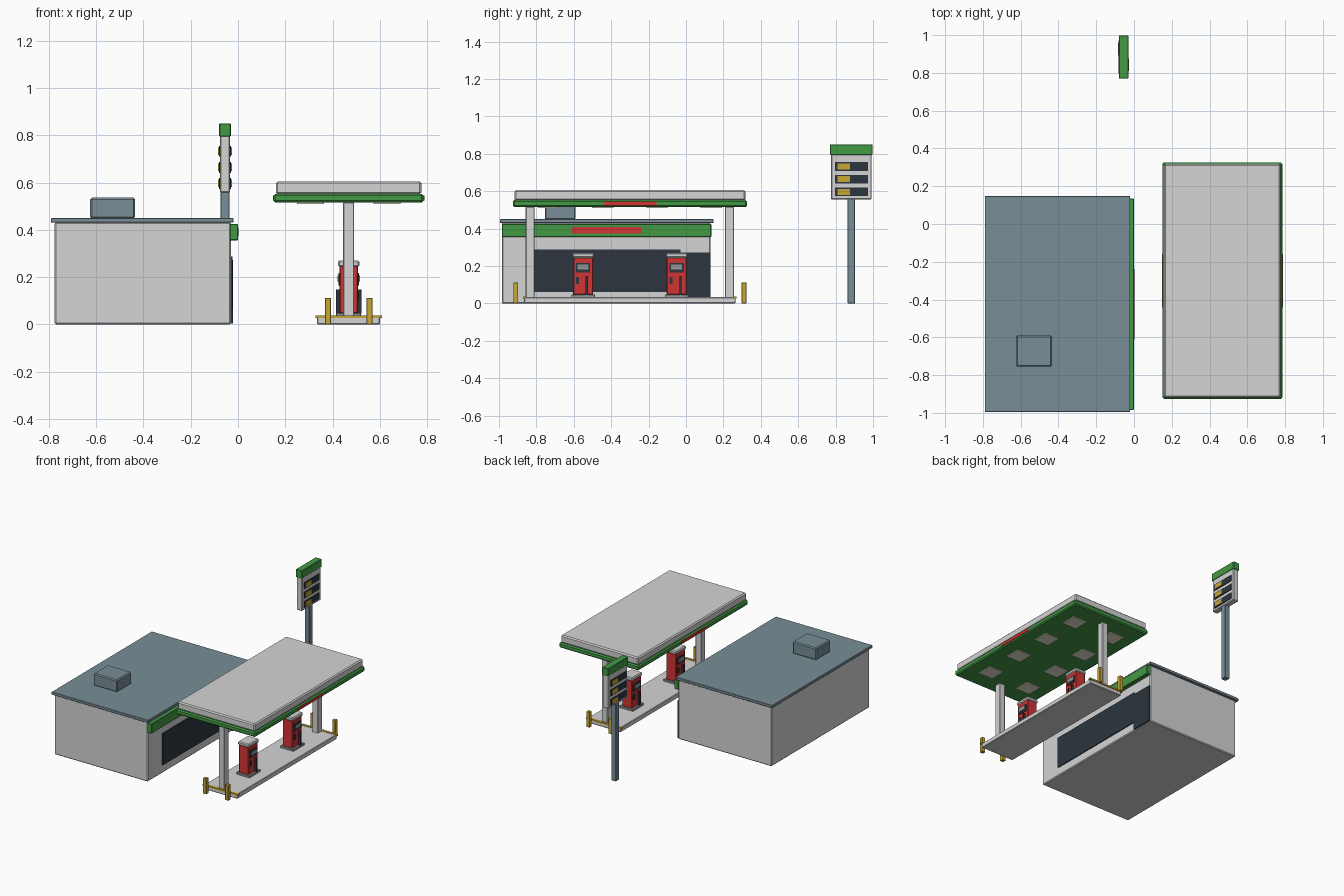
import bpy
import bmesh
from mathutils import Matrix, Vector

cube = bpy.data.objects.get("Cube")
if cube:
    bpy.data.objects.remove(cube, do_unlink=True)


def material(name, r, g, b):
    m = bpy.data.materials.new(name)
    m.use_nodes = True
    m.diffuse_color = (r, g, b, 1)
    m.node_tree.nodes["Principled BSDF"].inputs["Base Color"].default_value = (r, g, b, 1)
    return m


WHITE = material("off_white", 0.66, 0.66, 0.67)
SLATE = material("slate_blue", 0.19, 0.27, 0.31)
GREEN = material("green", 0.055, 0.32, 0.06)
RED = material("red", 0.65, 0.035, 0.035)
YELLOW = material("yellow", 0.58, 0.39, 0.035)
DARK = material("dark_glass", 0.025, 0.036, 0.048)
GREY = material("mid_grey", 0.3, 0.31, 0.32)
LAMP = material("lamp_cream", 0.8, 0.78, 0.65)


def box(name, mat, x, y, z, bevel=0):
    """Box spanning the given (low, high) ranges, with an optional chamfer."""
    lo, hi = (Vector(c) for c in zip(x, y, z))
    bm = bmesh.new()
    bmesh.ops.create_cube(bm, size=1)
    bmesh.ops.scale(bm, vec=hi - lo, verts=bm.verts)
    mesh = bpy.data.meshes.new(name)
    bm.to_mesh(mesh)
    bm.free()
    mesh.materials.append(mat)
    ob = bpy.data.objects.new(name, mesh)
    ob.location = (lo + hi) / 2
    bpy.context.collection.objects.link(ob)
    if bevel:
        mod = ob.modifiers.new("chamfer", "BEVEL")
        mod.width = bevel
        mod.segments = 1
    return ob


def around(c, half):
    return (c - half, c + half)


def both_sides(name, mat, cx, cy, x, y, z, bevel=0):
    """Detail on the +x face and its half-turn copy on the -x face (local x, y)."""
    for s, side in ((1, "left"), (-1, "right")):
        xs = sorted(cx + s * v for v in x)
        ys = sorted(cy + s * v for v in y)
        box(f"{name}_{side}", mat, xs, ys, z, bevel)


# Shop
box("shop_walls", WHITE, (-0.775, -0.03), (-0.985, 0.132), (0, 0.432), 0.006)
box("shop_roof", SLATE, (-0.79, -0.02), (-0.995, 0.147), (0.43, 0.45), 0.002)
box("roof_unit", SLATE, (-0.625, -0.435), (-0.755, -0.59), (0.448, 0.536), 0.007)
box("shop_fascia", GREEN, (-0.035, 0), (-0.985, 0.135), (0.355, 0.425), 0.003)
box("fascia_stripe", RED, (-0.002, 0.003), (-0.612, -0.238), (0.374, 0.408))
box("shop_window", DARK, (-0.031, -0.023), (-0.82, -0.03), (0.06, 0.288))
box("shop_door", DARK, (-0.031, -0.022), (-0.03, 0.13), (0.004, 0.273))

# Canopy
CX, CY = 0.468, -0.3
box("canopy_band", GREEN, around(CX, 0.317), around(CY, 0.626), (0.515, 0.552), 0.008)
box("canopy_roof", WHITE, around(CX, 0.308), around(CY, 0.618), (0.55, 0.605), 0.008)
both_sides("canopy_stripe", RED, CX, CY, (0.315, 0.32), (-0.142, 0.142), (0.523, 0.544))
for i in (-1, 1):
    for j in (-1.5, -0.5, 0.5, 1.5):
        box("canopy_lamp", LAMP, around(CX + i * 0.162, 0.057),
            around(CY + j * 0.29, 0.057), (0.509, 0.517))
for s, end in ((-1, "front"), (1, "back")):
    box(f"{end}_column", WHITE, around(CX, 0.023), around(CY + s * 0.533, 0.024),
        (0.02, 0.517), 0.003)

# Pump island with yellow end strips and bollards
box("island", WHITE, around(CX, 0.133), around(CY, 0.565), (0, 0.034), 0.004)
for s, end in ((-1, "front"), (1, "back")):
    box(f"{end}_edge_strip", YELLOW, around(CX, 0.141), around(CY + s * 0.562, 0.009),
        (0.026, 0.037))
    for t in (-1, 1):
        box(f"{end}_bollard", YELLOW, around(CX + t * 0.088, 0.013),
            around(CY + s * 0.61, 0.013), (0, 0.112), 0.002)

# Fuel pumps
for s, end in ((-1, "front"), (1, "back")):
    py = CY + s * 0.25
    box(f"{end}_pump_base", GREY, around(CX, 0.053), around(py, 0.063), (0.032, 0.048), 0.002)
    box(f"{end}_pump_body", RED, around(CX, 0.039), around(py, 0.054), (0.046, 0.248), 0.004)
    box(f"{end}_pump_cap", WHITE, around(CX, 0.045), around(py, 0.058), (0.244, 0.27), 0.006)
    both_sides(f"{end}_pump_screen", DARK, CX, py, (0.037, 0.044), (-0.038, 0.038), (0.165, 0.217))
    both_sides(f"{end}_pump_display", GREY, CX, py, (0.042, 0.047), (-0.029, 0.029), (0.182, 0.207))
    both_sides(f"{end}_pump_keypad", DARK, CX, py, (0.037, 0.044), (-0.038, -0.021), (0.105, 0.142))
    both_sides(f"{end}_pump_hose", DARK, CX, py, (0.037, 0.054), (0.014, 0.025), (0.046, 0.147))

# Price sign
SX, SY = -0.055, 0.884
box("sign_pole", SLATE, around(SX, 0.019), around(SY, 0.02), (0, 0.57), 0.002)
box("sign_panel", WHITE, around(SX, 0.022), around(SY, 0.109), (0.556, 0.8), 0.005)
box("sign_header", GREEN, around(SX, 0.025), around(SY, 0.114), (0.794, 0.85), 0.003)
for z in (0.596, 0.664, 0.732):
    both_sides("price_board", DARK, SX, SY, (0.02, 0.026), (-0.088, 0.088), around(z, 0.023))
    both_sides("price_plate", YELLOW, SX, SY, (0.024, 0.029), (-0.074, -0.008), around(z, 0.016))
